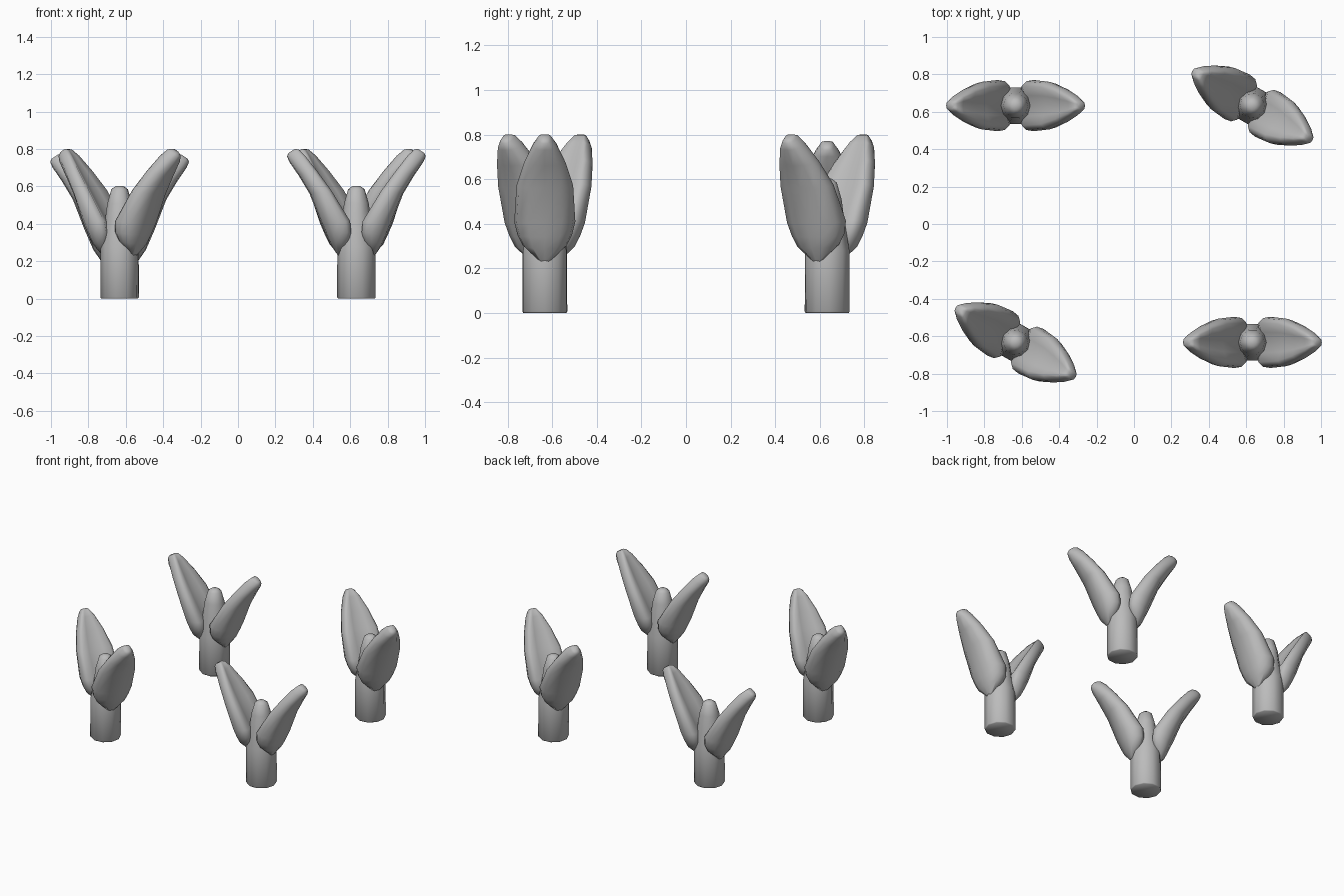
import bpy, bmesh
from math import pi, cos, sin, radians
from mathutils import Matrix

cube = bpy.data.objects.get("Cube")
if cube:
    bpy.data.objects.remove(cube, do_unlink=True)

GREY = (0.5, 0.5, 0.5, 1)
mat = bpy.data.materials.new("plain grey")
mat.use_nodes = True
mat.diffuse_color = GREY
mat.node_tree.nodes["Principled BSDF"].inputs["Base Color"].default_value = GREY

# Stem profile: radius, height
STEM = [(.098, 0), (.103, .006), (.102, .28), (.078, .42), (.066, .51), (.044, .585), (.02, .602)]

# Leaf stations: outer spine (r, z), inner rim (r, z), half width, depth of inner channel
LEAF = [
    ((.098, .23), (.07, .25), .03, 0),
    ((.140, .29), (.04, .31), .098, .05),
    ((.162, .34), (.028, .355), .122, .1),
    ((.188, .40), (.034, .415), .137, .14),
    ((.250, .56), (.135, .58), .127, .2),
    ((.310, .66), (.212, .685), .093, .16),
    ((.358, .73), (.275, .765), .055, .08),
    ((.371, .76), (.310, .798), .03, 0),
    ((.364, .778), (.330, .800), .018, 0),
]
# Half cross-section of a leaf: fraction of width, fraction from spine to rim, share of channel
HALF = [(0, 0, 0), (.55, .05, 0), (.92, .3, 0), (1, .6, 0), (.95, .85, 0),
        (.78, 1, 0), (.4, 1, .7), (0, 1, 1)]
SECTION = HALF + [(-w, t, c) for w, t, c in HALF[-2:0:-1]]


def loft(name, rings, location, turn):
    """Skin closed rings of points, cap both ends, shade smooth."""
    bm = bmesh.new()
    loops = [[bm.verts.new(p) for p in ring] for ring in rings]
    n = len(loops[0])
    for a, b in zip(loops, loops[1:]):
        for i in range(n):
            j = (i + 1) % n
            bm.faces.new((a[i], a[j], b[j], b[i]))
    bm.faces.new(loops[0])
    bm.faces.new(loops[-1])
    bmesh.ops.recalc_face_normals(bm, faces=bm.faces)
    mesh = bpy.data.meshes.new(name)
    bm.to_mesh(mesh)
    bm.free()
    mesh.materials.append(mat)
    mesh.transform(Matrix.Rotation(turn, 4, 'Z'))
    obj = bpy.data.objects.new(name, mesh)
    obj.location = location
    bpy.context.collection.objects.link(obj)
    bpy.ops.object.select_all(action='DESELECT')
    obj.select_set(True)
    bpy.context.view_layer.objects.active = obj
    bpy.ops.object.shade_smooth_by_angle(angle=radians(70))


def stem_rings(sides=10):
    steps = [2 * pi * i / sides for i in range(sides)]
    return [[(r * cos(a), r * sin(a), z) for a in steps] for r, z in STEM]


def leaf_rings():
    rings = []
    for outer, rim, width, dip in LEAF:
        ring = []
        for w, t, share in SECTION:
            k = t - share * dip
            r, z = (o + (e - o) * k for o, e in zip(outer, rim))
            ring.append((r, w * width, z))
        rings.append(ring)
    return rings


def sprout(label, x, y, angle, leaf_drop=0):
    turn = radians(angle)
    loft(label + "_stem", stem_rings(), (x, y, 0), turn)
    for side, flip in (("left", 0), ("right", pi)):
        loft(f"{label}_{side}_leaf", leaf_rings(), (x, y, -leaf_drop), turn + flip)


# Four sprouts on a square, two of them turned
D = .633
sprout("back_right_sprout", -D, D, 0, leaf_drop=.03)
sprout("front_left_sprout", D, -D, 0)
sprout("back_left_sprout", D, D, -30)
sprout("front_right_sprout", -D, -D, -30)
